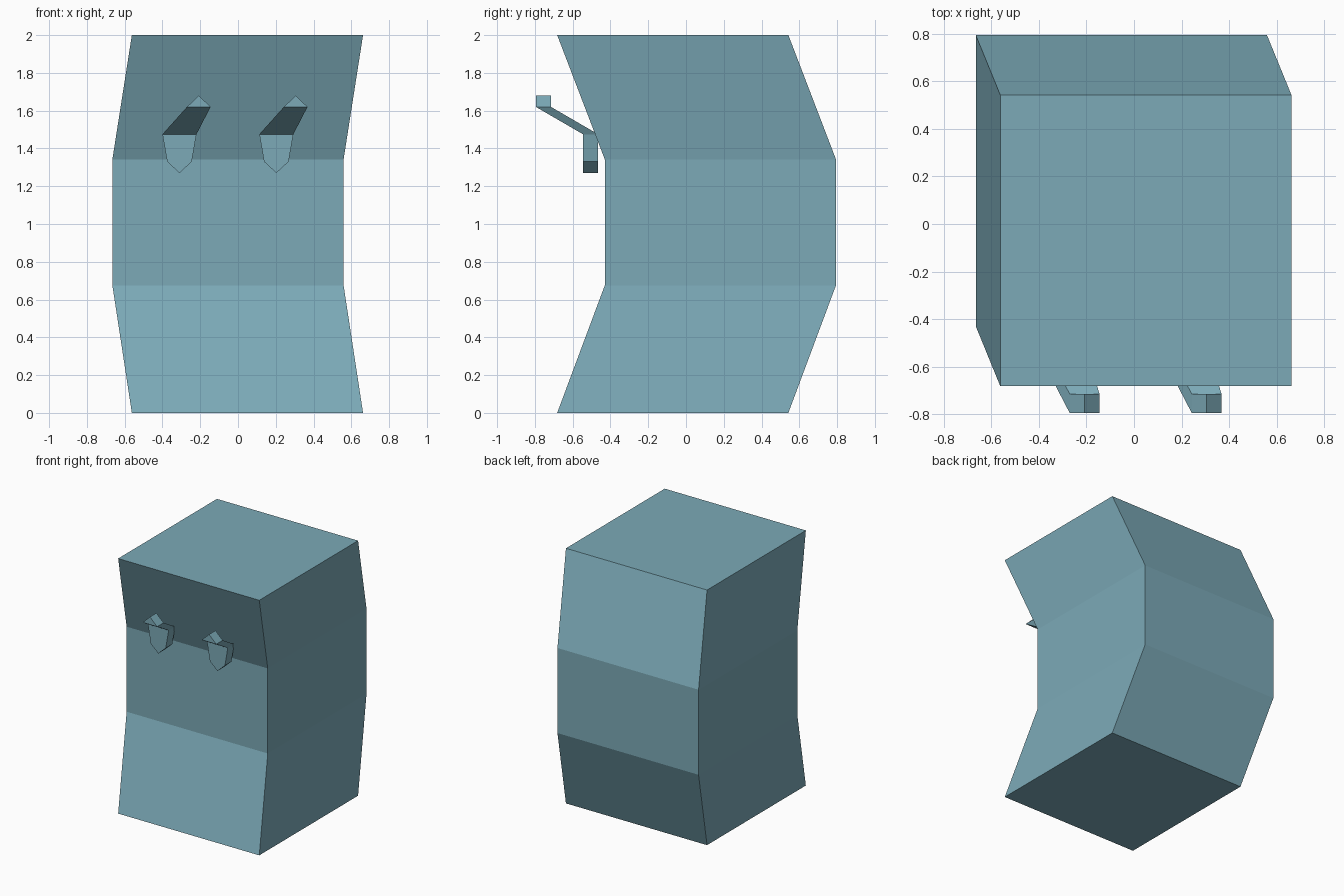
import bpy, bmesh

if "Cube" in bpy.data.objects:
    bpy.data.objects.remove(bpy.data.objects["Cube"])

teal = bpy.data.materials.new("dusty_teal")
teal.diffuse_color = (0.20, 0.40, 0.475, 1)
teal.use_nodes = True
teal.node_tree.nodes["Principled BSDF"].inputs["Base Color"].default_value = teal.diffuse_color


def loft(name, rings):
    """Skin a stack of matching closed rings and cap both ends."""
    bm = bmesh.new()
    loops = [[bm.verts.new(p) for p in ring] for ring in rings]
    n = len(loops[0])
    for a, b in zip(loops, loops[1:]):
        for i in range(n):
            j = (i + 1) % n
            bm.faces.new((a[i], a[j], b[j], b[i]))
    bm.faces.new(loops[0][::-1])
    bm.faces.new(loops[-1])
    bmesh.ops.recalc_face_normals(bm, faces=bm.faces)
    mesh = bpy.data.meshes.new(name)
    bm.to_mesh(mesh)
    bm.free()
    mesh.materials.append(teal)
    obj = bpy.data.objects.new(name, mesh)
    bpy.context.collection.objects.link(obj)
    return obj


# Bent square column: the middle section is shifted left and back
W = 0.612
outer, inner = (0.05, -0.07), (-0.053, 0.182)
body_rings = []
for (cx, cy), z in ((outer, 0), (inner, 0.675), (inner, 1.342), (outer, 2)):
    body_rings.append([(cx + sx * W, cy + sy * W, z)
                       for sx, sy in ((-1, -1), (1, -1), (1, 1), (-1, 1))])
loft("bent_body", body_rings)


# Hooked pegs: thin plates, each with its upper tip leaning forward
def peg(name, cx):
    near, tip = -0.545, -0.795
    # outline as (x offset, z, front y): cross rows from the bottom point up
    rows = [(0, 0.0, 1.27, near), (0, 0.065, 1.33, near),
            (0, 0.09, 1.475, near), (0.1025, 0.0625, 1.62, tip),
            (0.1025, 0.0, 1.68, tip)]
    bm = bmesh.new()
    strips = []
    for depth in (0, 0.08):
        strip = []
        for off, half, z, y in rows:
            xs = (-half, half) if half else (0,)
            strip.append([bm.verts.new((cx + off + x, y + depth, z)) for x in xs])
        for a, b in zip(strip, strip[1:]):
            bm.faces.new(a + b[::-1])
        strips.append(strip)
    # side walls joining the front and back outlines
    front, back = ([r[-1] for r in s] + [r[0] for r in s[-2:0:-1]] for s in strips)
    for i in range(len(front)):
        j = (i + 1) % len(front)
        bm.faces.new((front[i], front[j], back[j], back[i]))
    bmesh.ops.recalc_face_normals(bm, faces=bm.faces)
    mesh = bpy.data.meshes.new(name)
    bm.to_mesh(mesh)
    bm.free()
    mesh.materials.append(teal)
    bpy.context.collection.objects.link(bpy.data.objects.new(name, mesh))


peg("left_peg", -0.31)
peg("right_peg", 0.203)
